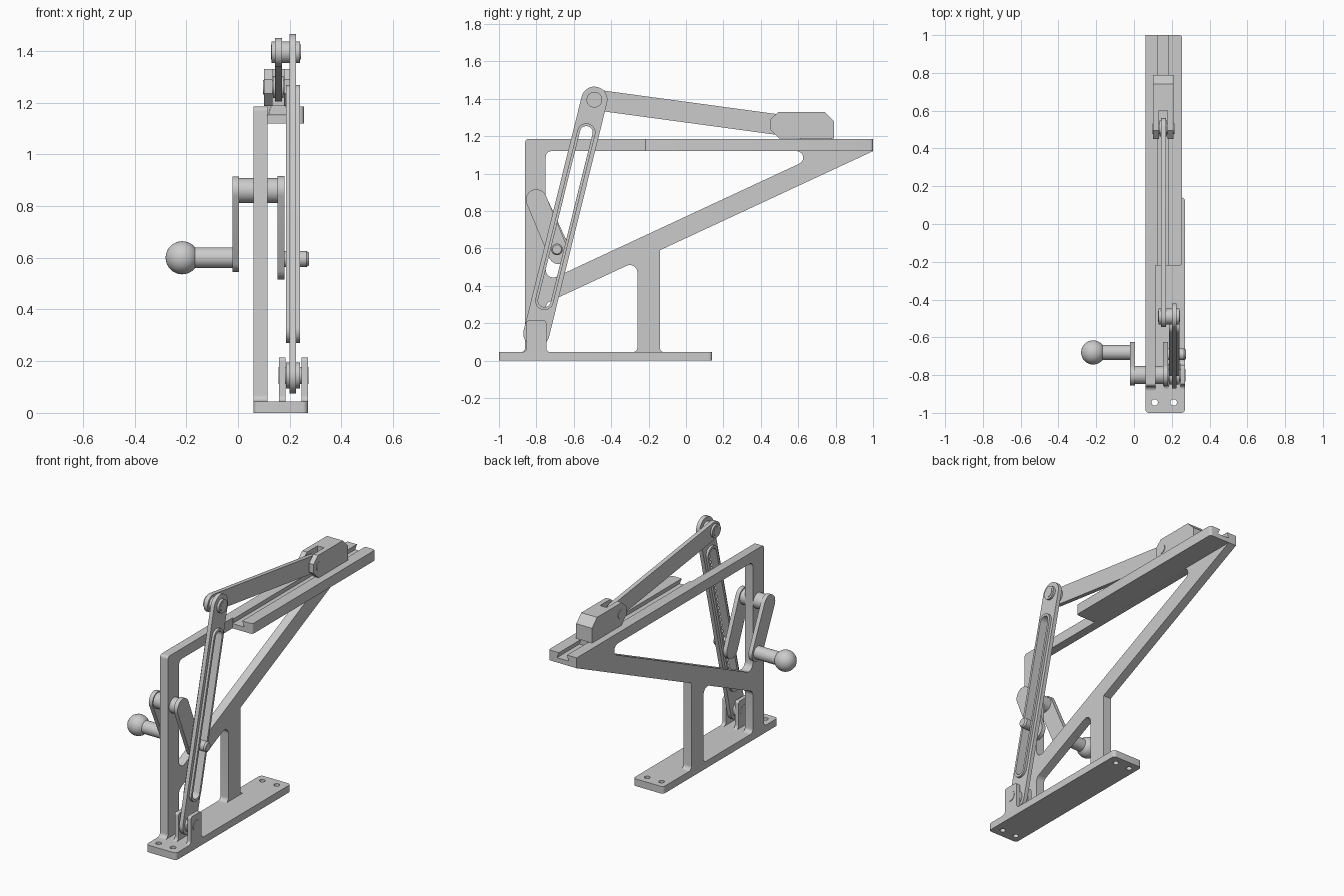
import bpy, bmesh, math
from mathutils import Vector, Matrix

if "Cube" in bpy.data.objects:
    bpy.data.objects.remove(bpy.data.objects["Cube"])

# Local profile axes -> world axes, by extrusion direction
AXES = {
    "X": Matrix(((0, 0, 1), (1, 0, 0), (0, 1, 0))),
    "Y": Matrix(((1, 0, 0), (0, 0, -1), (0, 1, 0))),
    "Z": Matrix.Identity(3),
}
parts = []


def add_object(name, mesh):
    obj = bpy.data.objects.new(name, mesh)
    bpy.context.collection.objects.link(obj)
    parts.append(obj)
    return obj


def rounded(corners, steps=8):
    """Polygon from (u, v, radius) corners with filleted corners."""
    pts, n = [], len(corners)
    for i, (u, v, r) in enumerate(corners):
        p = Vector((u, v))
        if not r:
            pts.append(p)
            continue
        a = (Vector(corners[i - 1][:2]) - p).normalized()
        b = (Vector(corners[(i + 1) % n][:2]) - p).normalized()
        half = a.angle(b) / 2
        centre = p + (a + b).normalized() * r / math.sin(half)
        t = r / math.tan(half)
        start = (p + a * t - centre).normalized()
        end = (p + b * t - centre).normalized()
        pts += [centre + start.slerp(end, k / steps).normalized() * r for k in range(steps + 1)]
    return pts


def capsule(p, q, r, steps=16):
    """Round-ended bar outline from p to q."""
    p, q = Vector(p), Vector(q)
    base = math.atan2(q.y - p.y, q.x - p.x)
    pts = []
    for centre, turn in ((q, -0.5), (p, 0.5)):
        for k in range(steps + 1):
            a = base + math.pi * (turn + k / steps)
            pts.append(centre + Vector((math.cos(a), math.sin(a))) * r)
    return pts


def circle(u, v, r, n=24):
    return [Vector((u + r * math.cos(math.tau * k / n), v + r * math.sin(math.tau * k / n)))
            for k in range(n)]


def plate(name, loops, lo, hi, axis="X"):
    """Extrude nested outlines (inner loops are holes) between lo and hi."""
    curve = bpy.data.curves.new(name, "CURVE")
    curve.dimensions, curve.fill_mode = "2D", "BOTH"
    curve.extrude = (hi - lo) / 2
    for loop in loops:
        spline = curve.splines.new("POLY")
        spline.points.add(len(loop) - 1)
        for pt, co in zip(spline.points, loop):
            pt.co = (co.x, co.y, 0, 1)
        spline.use_cyclic_u = True
    temp = bpy.data.objects.new(name + "_outline", curve)
    bpy.context.collection.objects.link(temp)
    deps = bpy.context.evaluated_depsgraph_get()
    mesh = bpy.data.meshes.new_from_object(temp.evaluated_get(deps))
    bpy.data.objects.remove(temp)
    bpy.data.curves.remove(curve)
    mat = AXES[axis]
    mesh.transform(Matrix.Translation(mat @ Vector((0, 0, 1)) * (lo + hi) / 2
                                      * (-1 if axis == "Y" else 1)) @ mat.to_4x4())
    bm = bmesh.new()
    bm.from_mesh(mesh)
    bmesh.ops.remove_doubles(bm, verts=bm.verts, dist=1e-5)
    bmesh.ops.recalc_face_normals(bm, faces=bm.faces)
    bm.to_mesh(mesh)
    bm.free()
    return add_object(name, mesh)


def pin(name, lo, hi, centre, r, r_end=None):
    """Round bar along x."""
    bm = bmesh.new()
    bmesh.ops.create_cone(bm, cap_ends=True, segments=32, radius1=r,
                          radius2=r if r_end is None else r_end, depth=hi - lo,
                          matrix=Matrix.Translation(((lo + hi) / 2, *centre))
                          @ Matrix.Rotation(math.pi / 2, 4, "Y"))
    mesh = bpy.data.meshes.new(name)
    bm.to_mesh(mesh)
    bm.free()
    return add_object(name, mesh)


# Joint centres as (y, z)
ARM_FOOT, ARM_HEAD = (-0.80, 0.145), (-0.49, 1.395)
SLIDE_PIN = (0.505, 1.26)
CRANK_AXIS, FOLLOWER = (-0.80, 0.86), (-0.69, 0.595)
HANDLE = (-0.68, 0.60)

# Base plate with four bolt holes
outline = rounded([(0.06, -1, 0.02), (0.27, -1, 0.02), (0.27, 0.14, 0.02), (0.06, 0.14, 0.02)])
holes = [circle(x, y, 0.017) for x in (0.11, 0.21) for y in (-0.945, 0.085)]
plate("base_plate", [outline] + holes, 0, 0.045, "Z")

# Side frame: posts, top bar and diagonal brace
frame_outer = rounded([
    (-0.89, 0.04, 0), (-0.89, 0.045, 0), (-0.86, 0.045, 0.025), (-0.86, 1.185, 0.018),
    (1, 1.185, 0), (1, 1.12, 0), (-0.14, 0.59, 0), (-0.14, 0.045, 0.025),
    (-0.11, 0.045, 0), (-0.11, 0.04, 0), (-0.29, 0.04, 0), (-0.29, 0.045, 0),
    (-0.26, 0.045, 0.025), (-0.26, 0.534, 0.04), (-0.75, 0.306, 0.04),
    (-0.75, 0.045, 0.025), (-0.72, 0.045, 0), (-0.72, 0.04, 0)])
frame_window = rounded([(-0.75, 0.422, 0.04), (-0.75, 1.12, 0.03), (0.75, 1.12, 0.035)])
plate("side_frame", [frame_outer, frame_window], 0.06, 0.115)

# Dovetail rail along the top
rail_profile = [Vector(p) for p in (
    (0.113, 1.12), (0.255, 1.12), (0.255, 1.185), (0.183, 1.185), (0.197, 1.15),
    (0.116, 1.15), (0.127, 1.185), (0.113, 1.185))]
rail = plate("slide_rail", [rail_profile], -0.22, 1, "Y")
bm = bmesh.new()
bm.from_mesh(rail.data)
bmesh.ops.dissolve_limit(bm, angle_limit=0.01, verts=bm.verts, edges=bm.edges)
corners = [e for e in bm.edges if all(v.co.x > 0.25 for v in e.verts)
           and abs(e.verts[0].co.z - e.verts[1].co.z) > 0.05]
bmesh.ops.bevel(bm, geom=corners, offset=0.015, segments=5, profile=0.5, affect="EDGES")
bm.to_mesh(rail.data)
bm.free()

# Sliding block with a fork slot at its front
block_side = rounded([(0.45, 1.235, 0), (0.50, 1.187, 0), (0.79, 1.187, 0), (0.79, 1.28, 0),
                      (0.74, 1.33, 0), (0.495, 1.33, 0), (0.45, 1.29, 0)])
block = plate("slide_block", [block_side], 0.10, 0.21)
fork = plate("fork_cutter", [rounded([(0.4, 1.1, 0), (0.6, 1.1, 0), (0.6, 1.4, 0), (0.4, 1.4, 0)])],
             0.133, 0.178)
fork.hide_render = True
mod = block.modifiers.new("fork", "BOOLEAN")
mod.operation, mod.object, mod.solver = "DIFFERENCE", fork, "EXACT"
deps = bpy.context.evaluated_depsgraph_get()
cut_mesh = bpy.data.meshes.new_from_object(block.evaluated_get(deps))
block.modifiers.clear()
block.data = cut_mesh
parts.remove(fork)
bpy.data.objects.remove(fork)
foot = [Vector(p) for p in ((0.118, 1.152), (0.195, 1.152), (0.182, 1.19), (0.129, 1.19))]
plate("slide_block_foot", [foot], 0.61, 0.78, "Y")
pin("slide_block_pin", 0.097, 0.214, SLIDE_PIN, 0.028)

# Connecting rod
plate("connecting_rod", [capsule(ARM_HEAD, SLIDE_PIN, 0.055)], 0.143, 0.17)
pin("rod_front_boss", 0.13, 0.185, ARM_HEAD, 0.042)
pin("rod_rear_boss", 0.135, 0.176, SLIDE_PIN, 0.042)

# Slotted rocker arm with a raised rim around the slot
slot_ends = (-0.757, 0.32), (-0.533, 1.22)
slot = capsule(*slot_ends, 0.034)
plate("rocker_arm", [capsule(ARM_FOOT, ARM_HEAD, 0.07), slot], 0.20, 0.225)
plate("rocker_slot_rim", [capsule(*slot_ends, 0.049), slot], 0.185, 0.24)
pin("rocker_head_boss", 0.185, 0.24, ARM_HEAD, 0.042)
pin("rocker_head_pin", 0.127, 0.243, ARM_HEAD, 0.029)
pin("rocker_foot_boss", 0.185, 0.24, ARM_FOOT, 0.05)
pin("rocker_foot_pin", 0.157, 0.273, ARM_FOOT, 0.033)

# Pivot brackets on the base
bracket = rounded([(-0.88, 0.04, 0), (-0.88, 0.045, 0), (-0.853, 0.045, 0.022),
                   (-0.853, 0.215, 0.015), (-0.747, 0.215, 0.015), (-0.747, 0.045, 0.022),
                   (-0.72, 0.045, 0), (-0.72, 0.04, 0)])
for side, x in (("right", 0.158), ("left", 0.245)):
    plate(side + "_pivot_bracket", [bracket], x, x + 0.025)

# Crank: axle, two webs, slot follower
pin("crank_axle", 0, 0.16, CRANK_AXIS, 0.048)
plate("outer_crank_web", [capsule(CRANK_AXIS, HANDLE, 0.055)], -0.022, 0.004)
plate("inner_crank_web", [capsule(CRANK_AXIS, (-0.68, 0.572), 0.056)], 0.153, 0.179)
pin("follower_pin", 0.175, 0.265, FOLLOWER, 0.031)
pin("follower_tip", 0.265, 0.275, FOLLOWER, 0.031, 0.024)

# Handle with ball grip
pin("handle_shaft", -0.18, -0.02, HANDLE, 0.04)
bm = bmesh.new()
bmesh.ops.create_uvsphere(bm, u_segments=32, v_segments=16, radius=0.064,
                          matrix=Matrix.Translation((-0.216, *HANDLE))
                          @ Matrix.Rotation(math.pi / 2, 4, "Y"))
ball = bpy.data.meshes.new("handle_ball")
bm.to_mesh(ball)
bm.free()
add_object("handle_ball", ball)

# Smooth the round surfaces, keep edges sharp
bpy.ops.object.select_all(action="DESELECT")
for obj in parts:
    obj.select_set(True)
bpy.context.view_layer.objects.active = parts[0]
bpy.ops.object.shade_smooth_by_angle()
